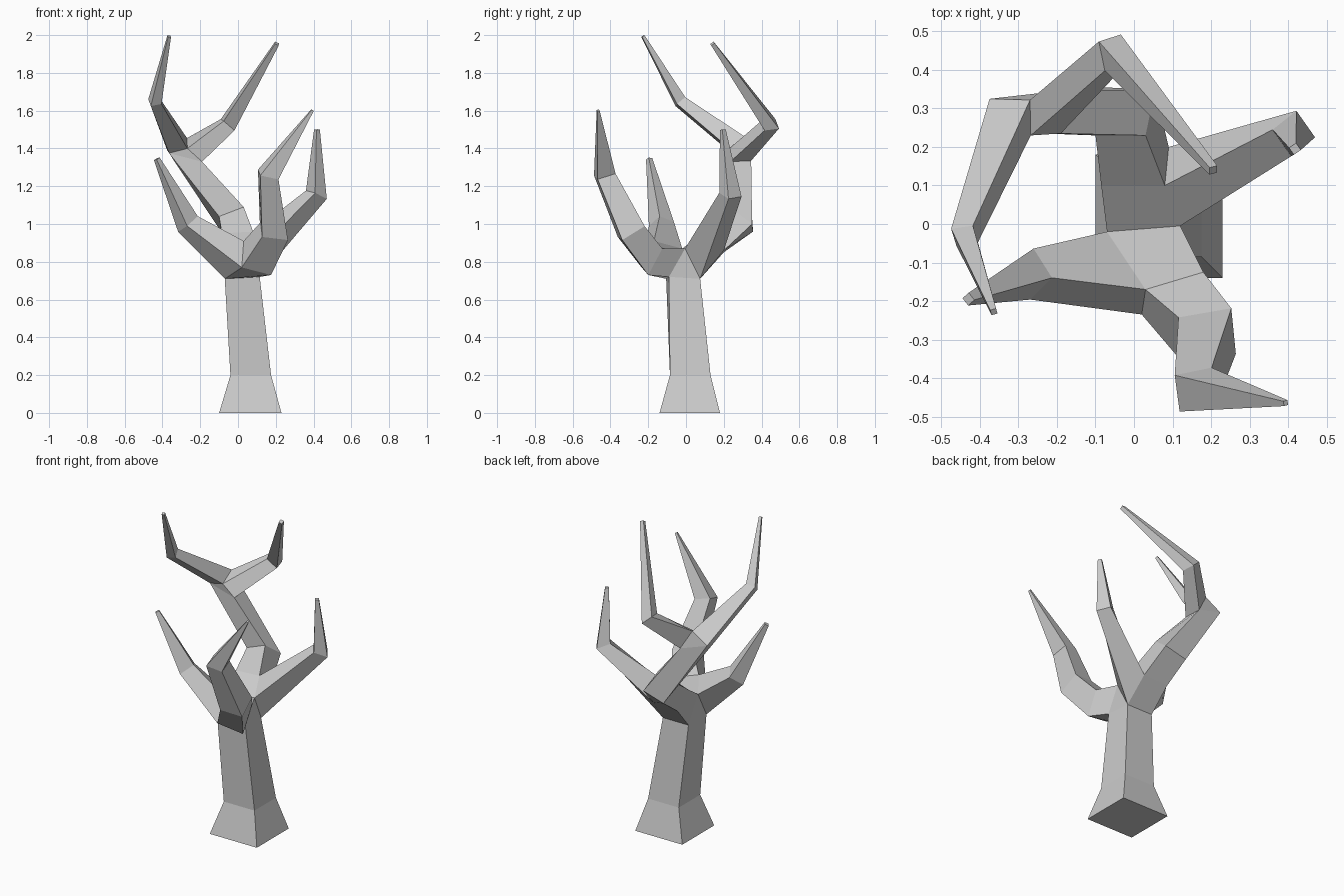
import bpy, bmesh
from mathutils import Vector

if "Cube" in bpy.data.objects:
    bpy.data.objects.remove(bpy.data.objects["Cube"])

bm = bmesh.new()


def face(*pts):
    bm.faces.new([bm.verts.new(p) for p in pts])


def loft(*rings):
    """Join successive four-cornered rings with side faces."""
    for a, b in zip(rings, rings[1:]):
        for i in range(4):
            j = (i + 1) % 4
            face(a[i], a[j], b[j], b[i])


def rect(x0, x1, y0, y1, z):
    return [(x0, y0, z), (x1, y0, z), (x1, y1, z), (x0, y1, z)]


def limb(start, *path):
    """Grow a tapering square limb from a four-cornered opening along (centre, size) points."""
    q = [Vector(p) for p in start]
    u = q[1] - q[0] + q[2] - q[3]
    v = q[0] - q[3] + q[1] - q[2]
    cs = [sum(q, Vector()) / 4] + [Vector(c) for c, s in path]
    rings = [q]
    for i, (c, size) in enumerate(path, 1):
        n = (cs[i] - cs[i - 1]).normalized()
        if i < len(path):
            n = (n + (cs[i + 1] - cs[i]).normalized()).normalized()
        u = (u - n * u.dot(n)).normalized()
        v = v - n * v.dot(n)
        v = (v - u * v.dot(u)).normalized()
        h = size / 2
        rings.append([cs[i] + (u * a + v * b) * h
                      for a, b in ((-1, 1), (1, 1), (1, -1), (-1, -1))])
    loft(*rings)
    face(*rings[-1])


# Trunk with flared foot
foot = rect(-0.10, 0.23, -0.14, 0.18, 0)
top = [(-0.07, -0.105, 0.71), (0.115, -0.09, 0.72), (0.11, 0.075, 0.71), (-0.07, 0.075, 0.71)]
face(*foot)
loft(foot, rect(-0.04, 0.175, -0.085, 0.13, 0.2), top)
fl, fr, br, bl = top

# Crotch: the trunk divides into a front and a back block along one ridge
cl, cr = (-0.07, -0.02, 0.87), (0.12, -0.005, 0.87)
face(cl, fl, bl)
face(cr, fr, br)

# Front block: open on the left and front for two limbs
ftl, ftr = (0.03, -0.17, 0.91), (0.18, -0.125, 0.87)
fbl, fbr = (0.02, -0.235, 0.77), (0.175, -0.20, 0.73)
face(cl, cr, ftr, ftl)
face(fl, fr, fbr, fbl)
face(cr, ftr, fbr, fr)
limb([cl, ftl, fbl, fl], ((-0.265, -0.13, 1.0), 0.095), ((-0.43, -0.195, 1.345), 0.024))
limb([ftl, ftr, fbr, fbl], ((0.19, -0.29, 0.96), 0.14),
     ((0.16, -0.43, 1.262), 0.10), ((0.394, -0.465, 1.602), 0.013))

# Back block: open on the right and back for two limbs
btl, btr = (-0.085, 0.10, 0.95), (0.08, 0.10, 0.96)
bbl, bbr = (-0.08, 0.20, 0.85), (0.09, 0.20, 0.86)
face(cl, cr, btr, btl)
face(bl, br, bbr, bbl)
face(cl, btl, bbl, bl)
limb([cr, btr, bbr, br], ((0.415, 0.235, 1.155), 0.085), ((0.418, 0.195, 1.5), 0.022))

# Tall back limb leaning left, ending in a wedge-shaped fork
elbow = [(-0.10, 0.23, 1.04), (0.03, 0.23, 1.09), (0.055, 0.35, 1.0), (-0.09, 0.355, 0.96)]
fork = [(-0.365, 0.24, 1.375), (-0.19, 0.235, 1.33), (-0.20, 0.345, 1.335), (-0.375, 0.325, 1.39)]
loft([btl, btr, bbr, bbl], elbow, fork)
vf, vb = (-0.268, 0.23, 1.40), (-0.27, 0.322, 1.455)
face(fork[0], fork[1], vf)
face(fork[2], fork[3], vb)
limb([fork[0], vf, vb, fork[3]], ((-0.44, -0.03, 1.648), 0.058), ((-0.364, -0.228, 1.995), 0.016))
limb([fork[1], fork[2], vb, vf], ((-0.055, 0.445, 1.525), 0.078), ((0.206, 0.14, 1.955), 0.022))

# Weld everything into one closed skin
bmesh.ops.remove_doubles(bm, verts=bm.verts, dist=0.001)
bmesh.ops.recalc_face_normals(bm, faces=bm.faces)
mesh = bpy.data.meshes.new("bare_tree")
bm.to_mesh(mesh)
bm.free()
bpy.context.collection.objects.link(bpy.data.objects.new("bare_tree", mesh))
